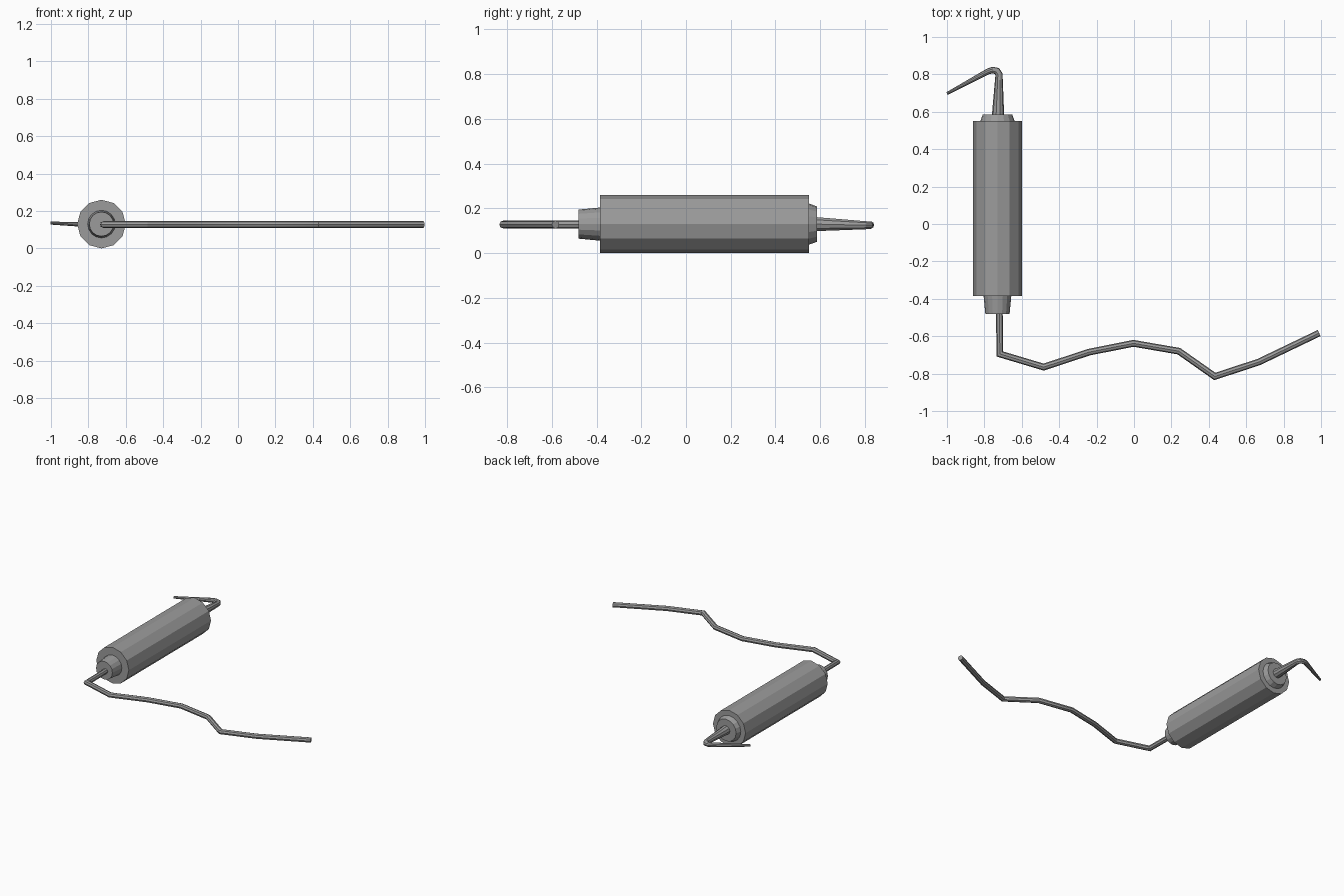
import bpy
import bmesh
from math import cos, sin, tau
from mathutils import Vector

cube = bpy.data.objects.get("Cube")
if cube:
    bpy.data.objects.remove(cube, do_unlink=True)

# Single grey metal
grey = bpy.data.materials.new("grey_metal")
grey.use_nodes = True
colour = (0.33, 0.33, 0.33, 1)
grey.diffuse_color = colour
grey.node_tree.nodes["Principled BSDF"].inputs["Base Color"].default_value = colour

AXIS_X, AXIS_Z = -0.73, 0.13


def sweep(name, points, sides):
    """Mitred round tube through (x, y, z, radius) points, capped at both ends."""
    bm = bmesh.new()
    path = [Vector(p[:3]) for p in points]
    up = Vector((0, 0, 1))
    rings = []
    for i, p in enumerate(path):
        before = (p - path[i - 1]).normalized() if i else None
        after = (path[i + 1] - p).normalized() if i < len(path) - 1 else None
        before, after = before or after, after or before
        tangent = (before + after).normalized()
        side = tangent.cross(up).normalized()
        stretch = 1 / max(tangent.dot(after), 0.5)
        r = points[i][3]
        rings.append([bm.verts.new(p + side * r * stretch * cos(tau * k / sides)
                                   + up * r * sin(tau * k / sides))
                      for k in range(sides)])
    for a, b in zip(rings, rings[1:]):
        for k in range(sides):
            n = (k + 1) % sides
            bm.faces.new((a[k], a[n], b[n], b[k]))
    bm.faces.new(rings[0])
    bm.faces.new(rings[-1])
    bmesh.ops.recalc_face_normals(bm, faces=bm.faces)
    mesh = bpy.data.meshes.new(name)
    bm.to_mesh(mesh)
    bm.free()
    mesh.materials.append(grey)
    obj = bpy.data.objects.new(name, mesh)
    bpy.context.collection.objects.link(obj)
    return obj


def barrel(name, y0, r0, y1, r1, sides):
    return sweep(name, [(AXIS_X, y0, AXIS_Z, r0), (AXIS_X, y1, AXIS_Z, r1)], sides)


# Faceted handle with a collar at each end
barrel("handle", -0.385, 0.13, 0.55, 0.13, 12)
barrel("front_collar", -0.48, 0.065, -0.385, 0.074, 16)
barrel("rear_collar", 0.55, 0.092, 0.585, 0.079, 16)

# Tapered probe with a bent tip
probe = sweep("probe", [
    (-0.727, 0.58, 0.13, 0.033), (-0.722, 0.80, 0.125, 0.019),
    (-0.733, 0.818, 0.125, 0.018), (-0.755, 0.823, 0.126, 0.017),
    (-0.778, 0.817, 0.127, 0.016), (-1.0, 0.697, 0.135, 0.008)], 10)

# Loose cable, lying in one level plane
cable_path = [(-0.72, -0.47), (-0.717, -0.695), (-0.483, -0.765), (-0.24, -0.685),
              (-0.003, -0.638), (0.24, -0.68), (0.432, -0.815), (0.667, -0.738),
              (0.99, -0.583)]
cable = sweep("cable", [(x, y, 0.128, 0.018) for x, y in cable_path], 8)

# Soften the thin round parts
for obj in (probe, cable):
    bpy.ops.object.select_all(action="DESELECT")
    obj.select_set(True)
    bpy.context.view_layer.objects.active = obj
    bpy.ops.object.shade_smooth_by_angle(angle=0.5)
